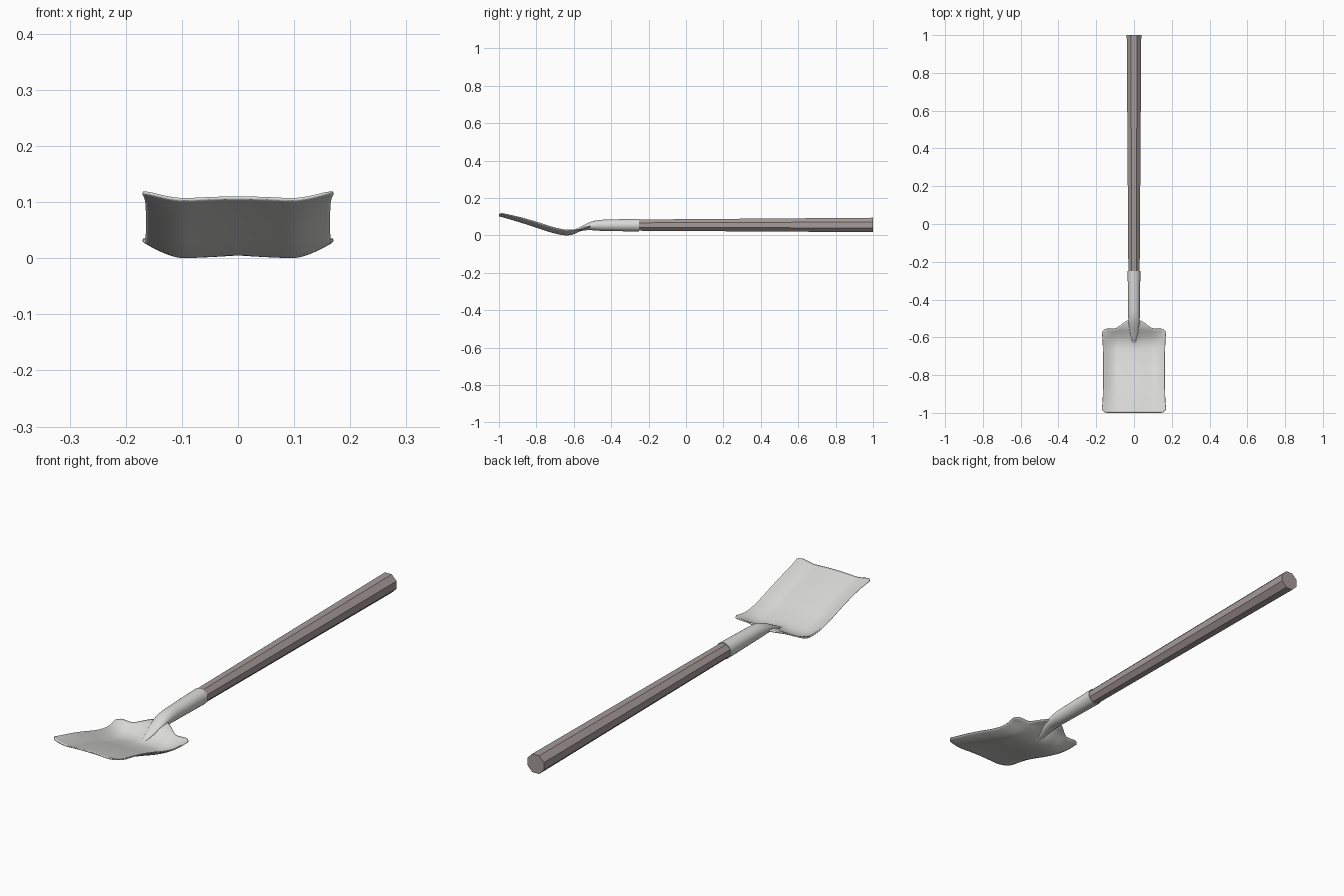
import bpy, bmesh, math

if "Cube" in bpy.data.objects:
    bpy.data.objects.remove(bpy.data.objects["Cube"])


def material(name, rgb):
    m = bpy.data.materials.new(name)
    m.diffuse_color = (*rgb, 1)
    m.use_nodes = True
    m.node_tree.nodes["Principled BSDF"].inputs["Base Color"].default_value = m.diffuse_color
    return m


metal = material("light steel", (0.70, 0.70, 0.69))
wood = material("weathered wood", (0.38, 0.33, 0.32))


def make_object(name, bm, mat):
    bmesh.ops.recalc_face_normals(bm, faces=bm.faces)
    me = bpy.data.meshes.new(name)
    bm.to_mesh(me)
    bm.free()
    me.materials.append(mat)
    ob = bpy.data.objects.new(name, me)
    bpy.context.collection.objects.link(ob)
    return ob


def smooth(ob, angle):
    bpy.ops.object.select_all(action='DESELECT')
    bpy.context.view_layer.objects.active = ob
    ob.select_set(True)
    bpy.ops.object.shade_smooth_by_angle(angle=math.radians(angle))


def step(v):
    v = min(1, max(0, v))
    return v * v * (3 - 2 * v)


def curve(points, x):
    """Smooth interpolation through (x, value) points."""
    n = len(points)
    x = min(max(x, points[0][0]), points[-1][0])
    i = next(k for k in range(n - 1) if x <= points[k + 1][0])

    def slope(k):
        a, b = points[max(k - 1, 0)], points[min(k + 1, n - 1)]
        return (b[1] - a[1]) / (b[0] - a[0])
    (x0, v0), (x1, v1) = points[i], points[i + 1]
    h = x1 - x0
    t = (x - x0) / h
    return ((2*t**3 - 3*t*t + 1) * v0 + (t**3 - 2*t*t + t) * h * slope(i)
            + (3*t*t - 2*t**3) * v1 + (t**3 - t*t) * h * slope(i + 1))


def loft(bm, rings, sides, phase):
    """Tube along y through rings of (y, z, half width, half height)."""
    loops = []
    for y, z, rx, rz in rings:
        angles = [2 * math.pi * (k + phase) / sides for k in range(sides)]
        loops.append([bm.verts.new((rx * math.cos(a), y, z + rz * math.sin(a))) for a in angles])
    for a, b in zip(loops, loops[1:]):
        for k in range(sides):
            j = (k + 1) % sides
            bm.faces.new((a[k], a[j], b[j], b[k]))
    bm.faces.new(loops[0])
    bm.faces.new(loops[-1])


# Dished blade sheet: rises to the front, curled sides, lifted back shoulder
SPINE = [(-1.0, 0.105), (-0.9, 0.076), (-0.8, 0.044), (-0.72, 0.018), (-0.65, 0.003),
         (-0.61, 0.006), (-0.58, 0.018), (-0.55, 0.034), (-0.51, 0.044)]
CURL = [(-1.0, 0.014), (-0.85, 0.027), (-0.65, 0.028), (-0.6, 0.02), (-0.55, 0.002), (-0.51, 0.0)]
NX, NY = 48, 48
bm = bmesh.new()
grid = []
for j in range(NY + 1):
    t = j / NY
    half = 0.163 + 0.007 * (2 * t - 1) ** 4
    row = []
    for i in range(NX + 1):
        u = 2 * i / NX - 1
        u = math.copysign(abs(u) ** 0.9, u)
        x = u * half
        a = abs(x)
        corner = max(0, (a - 0.14) / 0.03) ** 3
        y_front = -0.999 + 0.02 * corner
        y_back = -0.555 + 0.045 * step((0.11 - a) / 0.085) - 0.02 * corner
        y = y_front + (y_back - y_front) * t
        z = curve(SPINE, y) + curve(CURL, y) * max(0, (a - 0.095) / 0.07) ** 1.7
        z += 0.003 * math.cos(min(a / 0.09, 1) * math.pi / 2)
        z += 0.009 * math.exp(-(x / 0.025) ** 2) * step((y + 0.67) / 0.1)
        row.append(bm.verts.new((x, y, z)))
    grid.append(row)
for r, s in zip(grid, grid[1:]):
    for i in range(NX):
        bm.faces.new((r[i], r[i + 1], s[i + 1], s[i]))
blade = make_object("blade", bm, metal)
sol = blade.modifiers.new("sheet thickness", 'SOLIDIFY')
sol.thickness = 0.005
sol.offset = 0
smooth(blade, 45)

# Socket that grips the handle and flattens into the blade
Z = 0.055
RINGS = [(-0.63, 0.009, 0.006, 0.003), (-0.60, 0.020, 0.015, 0.008), (-0.57, 0.032, 0.022, 0.011),
         (-0.54, 0.043, 0.027, 0.016), (-0.51, 0.050, 0.030, 0.022), (-0.48, 0.053, 0.031, 0.027),
         (-0.44, 0.054, 0.031, 0.030), (-0.25, Z, 0.034, 0.034)]
ys = [-0.63 + 0.19 * k / 19 for k in range(20)] + [-0.35, -0.25]
cols = [[(r[0], r[c]) for r in RINGS] for c in (1, 2, 3)]
bm = bmesh.new()
loft(bm, [(y, *(curve(c, y) for c in cols)) for y in ys], 28, 0)
smooth(make_object("socket", bm, metal), 50)

# Octagonal handle, slightly thicker toward the end
k = 1 / math.cos(math.pi / 8)
bm = bmesh.new()
loft(bm, [(-0.30, Z, 0.029 * k, 0.029 * k), (-0.25, Z, 0.030 * k, 0.030 * k),
          (1.0, Z + 0.001, 0.0385 * k, 0.0385 * k)], 8, 0.5)
make_object("handle", bm, wood)
